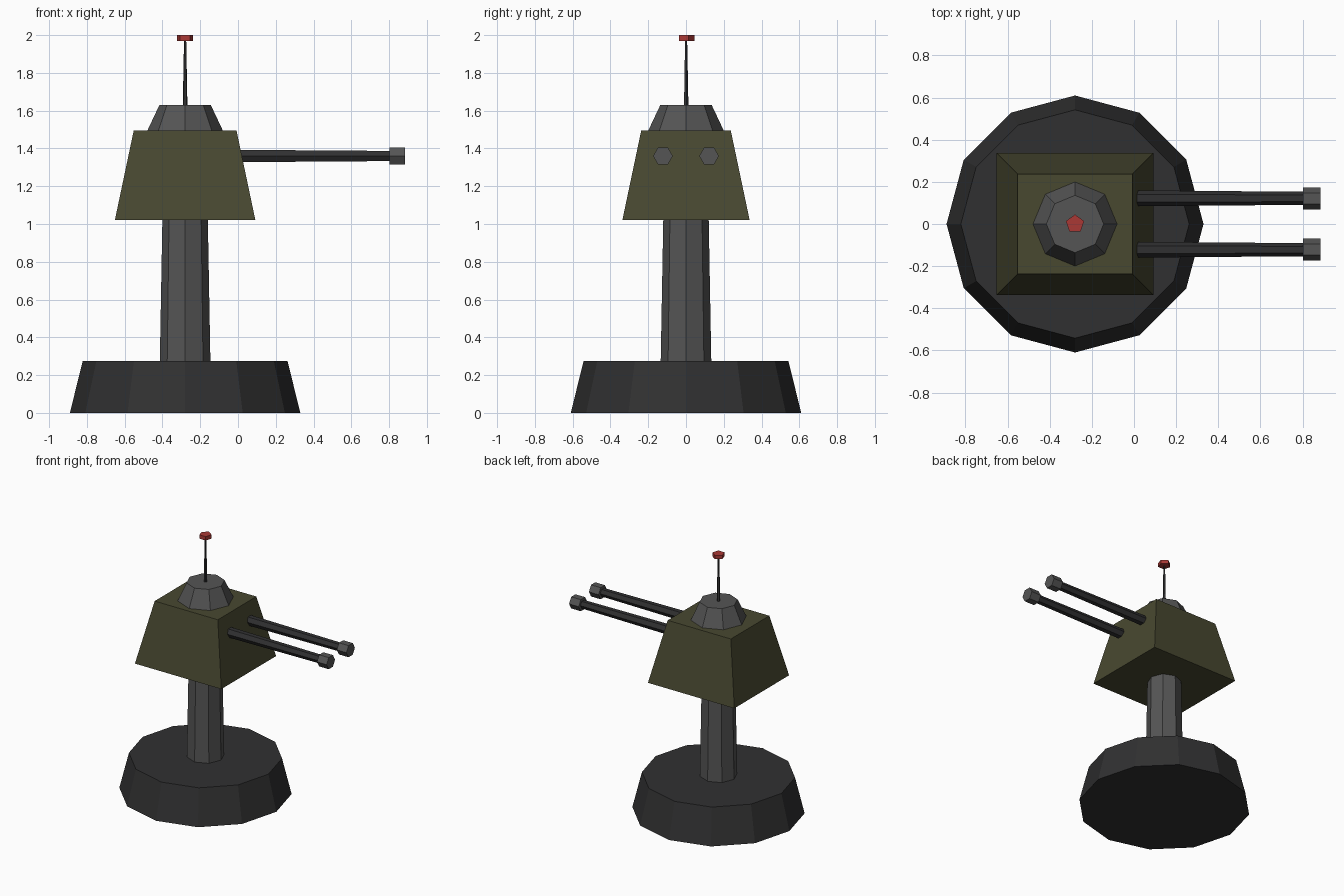
import bpy
import bmesh
from math import pi, radians
from mathutils import Matrix, Vector

if "Cube" in bpy.data.objects:
    bpy.data.objects.remove(bpy.data.objects["Cube"], do_unlink=True)

CX = -0.28  # axis of the turret column


def material(name, rgb):
    m = bpy.data.materials.new(name)
    m.use_nodes = True
    colour = (*rgb, 1.0)
    m.diffuse_color = colour
    m.node_tree.nodes["Principled BSDF"].inputs["Base Color"].default_value = colour
    return m


dark = material("dark gunmetal", (0.03, 0.03, 0.031))
grey = material("steel grey", (0.09, 0.09, 0.09))
olive = material("olive armour", (0.065, 0.065, 0.03))
red = material("beacon red", (0.4, 0.04, 0.035))


def taper(name, mat, sides, r1, r2, start, length, turn=0.0, along_x=False):
    """Flat-sided tapered prism rising from start along z, or along x."""
    bm = bmesh.new()
    bmesh.ops.create_cone(bm, cap_ends=True, segments=sides,
                          radius1=r1, radius2=r2, depth=length)
    place = Matrix.Translation((0, 0, length / 2)) @ Matrix.Rotation(turn, 4, "Z")
    if along_x:
        place = Matrix.Rotation(pi / 2, 4, "Y") @ place
    bm.transform(Matrix.Translation(start) @ place)
    return finish(name, bm, mat)


def finish(name, bm, mat):
    mesh = bpy.data.meshes.new(name)
    bm.to_mesh(mesh)
    bm.free()
    mesh.materials.append(mat)
    obj = bpy.data.objects.new(name, mesh)
    bpy.context.collection.objects.link(obj)
    return obj


# Base and column
taper("base", dark, 12, 0.61, 0.542, (CX, 0, 0), 0.275)
taper("column", grey, 8, 0.134, 0.12, (CX, 0, 0.27), 0.77)

# Armoured head: a box whose top is drawn in evenly
bm = bmesh.new()
bmesh.ops.create_cube(bm, size=2.0)
for v in bm.verts:
    inset = 0.1 if v.co.z > 0 else 0.0
    v.co = Vector((CX + v.co.x * (0.372 - inset), v.co.y * (0.337 - inset),
                   1.495 if v.co.z > 0 else 1.02))
finish("head", bm, olive)

# Cupola, antenna and beacon
taper("cupola", grey, 8, 0.202, 0.136, (CX, 0, 1.49), 0.14)
taper("antenna", dark, 5, 0.013, 0.006, (CX, 0, 1.62), 0.36)
taper("beacon", red, 5, 0.045, 0.045, (CX, 0, 1.97), 0.03)

# Twin guns
for side, y in (("left", 0.122), ("right", -0.122)):
    taper(side + "_barrel", dark, 6, 0.038, 0.031, (-0.05, y, 1.36), 0.87, 0, True)
    taper(side + "_muzzle", grey, 6, 0.052, 0.052, (0.802, y, 1.36), 0.083, 0, True)
